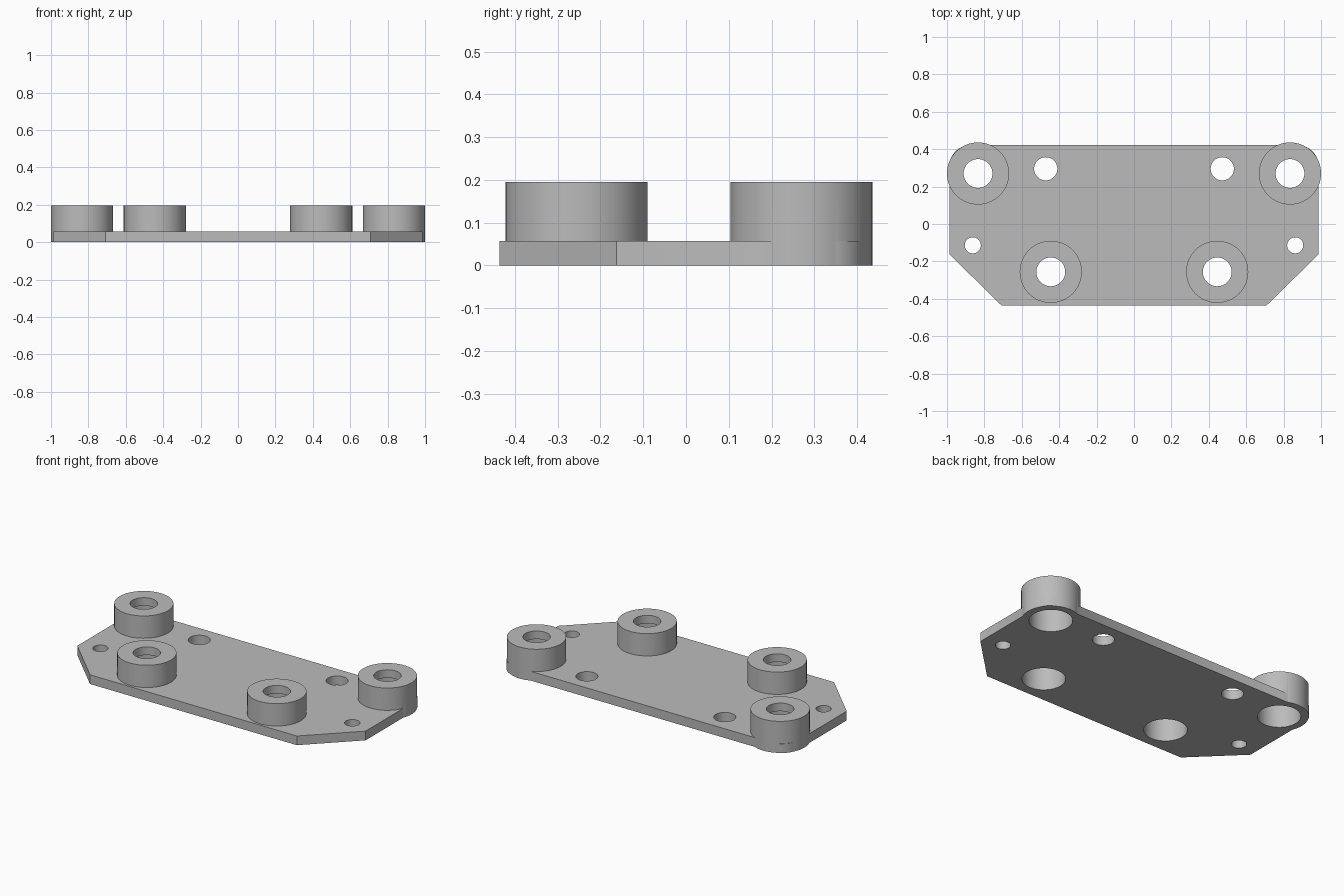
import bpy, bmesh, math

cube = bpy.data.objects.get("Cube")
if cube:
    bpy.data.objects.remove(cube, do_unlink=True)

PLATE_H, TOP = 0.057, 0.195
LIP = 0.05                      # thickness of the rim above each counterbore
BOSS_R, BORE_R, HOLE_R = 0.166, 0.122, 0.077
REAR, FRONT = (0.834, 0.27), (0.445, -0.256)

grey = bpy.data.materials.new("light_grey")
grey.use_nodes = True
grey.diffuse_color = (0.5, 0.5, 0.5, 1)
grey.node_tree.nodes["Principled BSDF"].inputs["Base Color"].default_value = (0.5, 0.5, 0.5, 1)


def prism(name, outline, z0, z1):
    """Extrude a closed outline from z0 to z1."""
    bm = bmesh.new()
    face = bm.faces.new([bm.verts.new((x, y, z0)) for x, y in outline])
    up = bmesh.ops.extrude_face_region(bm, geom=[face])["geom"]
    bmesh.ops.translate(bm, vec=(0, 0, z1 - z0),
                        verts=[v for v in up if isinstance(v, bmesh.types.BMVert)])
    bmesh.ops.recalc_face_normals(bm, faces=bm.faces)
    mesh = bpy.data.meshes.new(name)
    bm.to_mesh(mesh)
    bm.free()
    mesh.materials.append(grey)
    ob = bpy.data.objects.new(name, mesh)
    bpy.context.collection.objects.link(ob)
    return ob


def arc(cx, cy, r, start, end, n):
    steps = [math.radians(start + (end - start) * i / n) for i in range(n + 1)]
    return [(cx + r * math.cos(a), cy + r * math.sin(a)) for a in steps]


def cylinder(name, centre, r, z0, z1):
    return prism(name, arc(*centre, r, 0, 360, 64)[:-1], z0, z1)


def combine(body, tool, operation):
    """Apply a boolean and discard the tool."""
    mod = body.modifiers.new(operation.lower(), "BOOLEAN")
    mod.operation, mod.object, mod.solver = operation, tool, "EXACT"
    bpy.context.view_layer.objects.active = body
    bpy.ops.object.modifier_apply(modifier=mod.name)
    bpy.data.objects.remove(tool, do_unlink=True)


# Plate: chamfered front corners, rounded rear corners
W, BACK, R = 0.987, 0.422, 0.113
half = [(0.708, -0.436), (W, -0.162)] + arc(W - R, BACK - R, R, 0, 90, 16)
plate = prism("mounting_plate", half + [(-x, y) for x, y in reversed(half)], 0, PLATE_H)

# Bosses, full height through the plate
bosses = [(s * x, y) for x, y in (REAR, FRONT) for s in (-1, 1)]
for c in bosses:
    combine(plate, cylinder("boss", c, BOSS_R, 0, TOP), "UNION")

# Boss holes, each with a wide counterbore from below
for c in bosses:
    combine(plate, cylinder("bore_cutter", c, BORE_R, -0.1, TOP - LIP), "DIFFERENCE")
    combine(plate, cylinder("hole_cutter", c, HOLE_R, 0.1, TOP + 0.1), "DIFFERENCE")

# Plain screw holes in the plate
for (x, y), r in (((0.472, 0.295), 0.062), ((0.862, -0.114), 0.043)):
    for s in (-1, 1):
        combine(plate, cylinder("screw_cutter", (s * x, y), r, -0.1, 0.2), "DIFFERENCE")

bpy.ops.object.select_all(action="DESELECT")
plate.select_set(True)
bpy.context.view_layer.objects.active = plate
bpy.ops.object.shade_smooth_by_angle(angle=math.radians(30))
